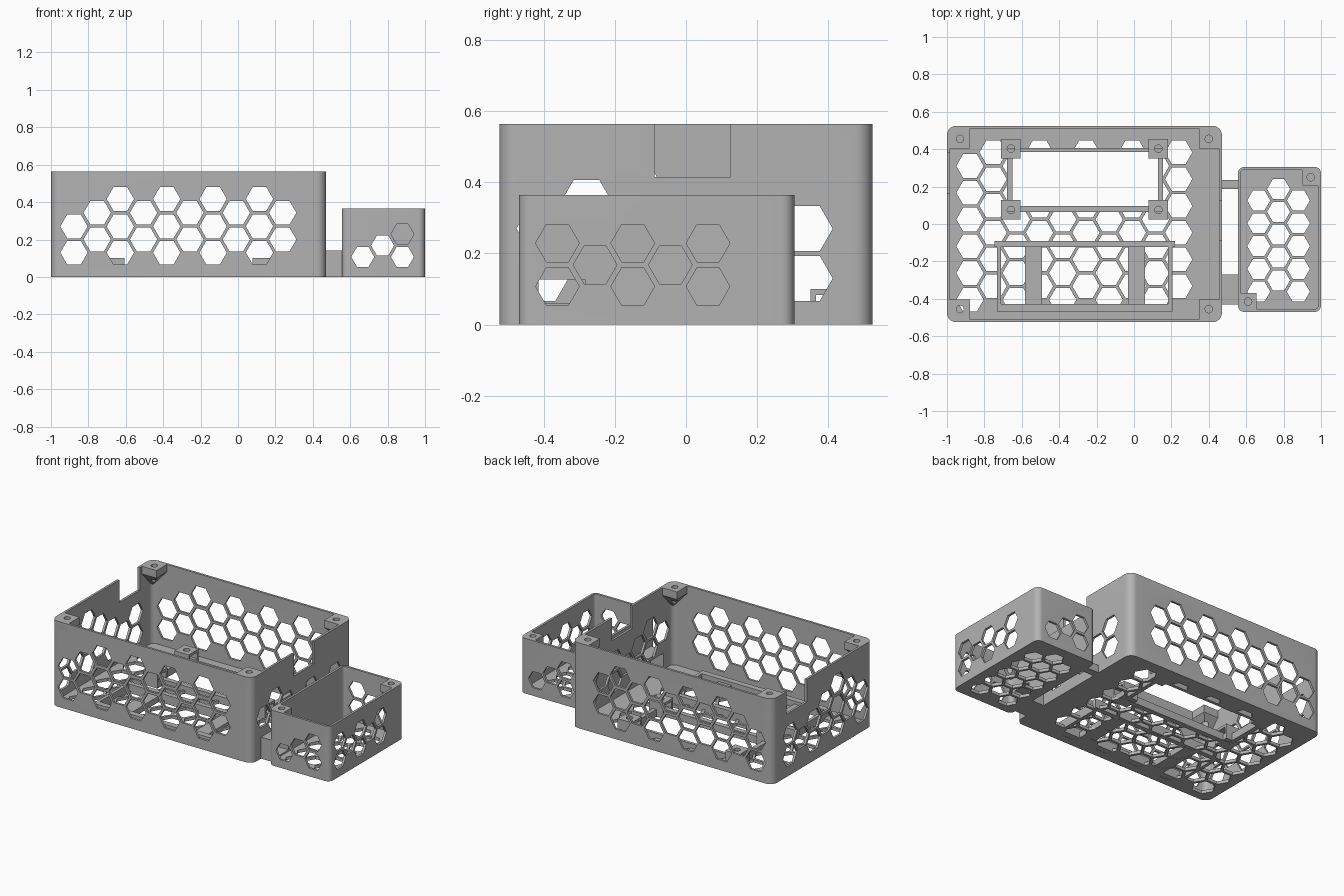
import bpy, bmesh, math
from mathutils import Vector, Matrix

if "Cube" in bpy.data.objects:
    bpy.data.objects.remove(bpy.data.objects["Cube"])

grey = bpy.data.materials.new("plastic_grey")
grey.diffuse_color = (0.45, 0.45, 0.45, 1)
grey.use_nodes = True
grey.node_tree.nodes["Principled BSDF"].inputs["Base Color"].default_value = grey.diffuse_color


def finish(name, bm):
    bmesh.ops.recalc_face_normals(bm, faces=bm.faces)
    mesh = bpy.data.meshes.new(name)
    bm.to_mesh(mesh)
    bm.free()
    ob = bpy.data.objects.new(name, mesh)
    bpy.context.collection.objects.link(ob)
    mesh.materials.append(grey)
    return ob


def add_box(bm, x0, x1, y0, y1, z0, z1):
    m = Matrix.Translation(((x0 + x1) / 2, (y0 + y1) / 2, (z0 + z1) / 2))
    bmesh.ops.create_cube(bm, size=1, matrix=m @ Matrix.Diagonal((x1 - x0, y1 - y0, z1 - z0, 1)))


def boxes(name, *dims):
    bm = bmesh.new()
    for d in dims:
        add_box(bm, *d)
    return finish(name, bm)


def loft(bm, rings):
    vs = [[bm.verts.new(p) for p in r] for r in rings]
    n = len(vs[0])
    for a, b in zip(vs, vs[1:]):
        for i in range(n):
            bm.faces.new((a[i], a[(i + 1) % n], b[(i + 1) % n], b[i]))
    bm.faces.new(vs[0])
    bm.faces.new(vs[-1])


def prism(bm, centre, radius, depth, axis, sides=6):
    # corner pointing sideways; axis is the direction the prism runs along
    c, rings = Vector(centre), []
    for h in (-depth / 2, depth / 2):
        ring = []
        for i in range(sides):
            a = 2 * math.pi * i / sides
            u, v = radius * math.cos(a), radius * math.sin(a)
            ring.append(c + Vector({"x": (h, u, v), "y": (u, h, v), "z": (u, v, h)}[axis]))
        rings.append(ring)
    loft(bm, rings)


def rounded(x0, x1, y0, y1, r, z, seg=8):
    pts = []
    for cx, cy, q in ((x1 - r, y1 - r, 0), (x0 + r, y1 - r, 1), (x0 + r, y0 + r, 2), (x1 - r, y0 + r, 3)):
        for i in range(seg + 1):
            a = math.pi / 2 * (q + i / seg)
            pts.append((cx + r * math.cos(a), cy + r * math.sin(a), z))
    return pts


def cut(ob, bm):
    cutter = finish("cutter", bm)
    mod = ob.modifiers.new("cut", "BOOLEAN")
    mod.operation, mod.solver, mod.object = "DIFFERENCE", "EXACT", cutter
    bpy.context.view_layer.objects.active = ob
    bpy.ops.object.modifier_apply(modifier=mod.name)
    bpy.data.objects.remove(cutter)


def smooth(ob):
    bpy.ops.object.select_all(action="DESELECT")
    ob.select_set(True)
    bpy.context.view_layer.objects.active = ob
    bpy.ops.object.shade_smooth_by_angle(angle=math.radians(30))


FLOOR, WALL = 0.02, 0.015


def tub(name, x0, x1, y0, y1, h, r, holes):
    bm = bmesh.new()
    loft(bm, [rounded(x0, x1, y0, y1, r, 0), rounded(x0, x1, y0, y1, r, h)])
    ob = finish(name, bm)
    bm = bmesh.new()
    w = (x0 + WALL, x1 - WALL, y0 + WALL, y1 - WALL, r - WALL)
    loft(bm, [rounded(*w, FLOOR), rounded(*w, h + 0.1)])
    cut(ob, bm)
    cut(ob, holes)
    smooth(ob)


def corner_mount(name, cx, cy, sx, sy, size, r, top, hole):
    # rounded screw block tapering down into the corner
    prof = [(r - r * math.cos(a), r - r * math.sin(a)) for a in [math.pi / 2 * i / 8 for i in range(9)]]
    prof += [(size, 0), (size, size), (0, size)]
    k = r * (1 - math.sqrt(0.5))
    rings = []
    for z, s in ((top, 1), (top - 0.05, 1), (top - 0.15, 0.15)):
        rings.append([(cx + sx * (k + (u - k) * s), cy + sy * (k + (v - k) * s), z) for u, v in prof])
    bm = bmesh.new()
    loft(bm, rings)
    ob = finish(name, bm)
    bm = bmesh.new()
    prism(bm, (cx + sx * hole, cy + sy * hole, top - 0.1), 0.02, 0.4, "z", 20)
    cut(ob, bm)
    smooth(ob)


# ---- large tub: honeycomb vents, cable notches and floor window
X0, X1, Y, H = -1.0, 0.47, 0.525, 0.565
R, P, Q = 0.073, 0.143, 0.124
notches = {X0: (0.166, 0.38), X1: (-0.088, 0.125)}
window = (-0.65, 0.128, 0.097, 0.385)
bm = bmesh.new()
for i in range(10):
    x = -0.877 + Q * i
    rows = (0.343, 0.2) if i % 2 else (0.417, 0.27, 0.13)
    for z in rows[1:] if i == 0 else rows:
        for s in (-1, 1):
            prism(bm, (x, s * Y, z), R, 0.06, "y")
    for j in range(6):
        prism(bm, (x, (0.383 if i % 2 else 0.31) - P * j, 0), R, 0.08, "z")
for wx, (a, b) in notches.items():
    for i in range(7):
        y = 0.34 - Q * i
        for z in (0.343, 0.2) if i % 2 else (0.417, 0.27, 0.13):
            near_notch = a - 0.02 < y + R and y - R < b + 0.02 and z + 0.063 > 0.40
            near_corner = i in (0, 6) and z > 0.4
            at_duct = wx == X1 and i == 6 and z < 0.2
            if not (near_notch or near_corner or at_duct):
                prism(bm, (wx, y, z), R, 0.06, "x")
    add_box(bm, wx - 0.03, wx + 0.03, a, b, 0.415, H + 0.05)
add_box(bm, X1 - 0.03, X1 + 0.03, -0.415, -0.285, 0.03, 0.127)
tub("large_tub", X0, X1, -Y, Y, H, 0.05, bm)

for sx, cx in ((1, X0), (-1, X1)):
    for sy in (1, -1):
        corner_mount("large_corner_mount", cx, -sy * Y, sx, sy, 0.122, 0.05, H, 0.07)

# ---- window rim and its four slotted standoffs
rim = boxes("window_rim", (-0.68, 0.155, 0.064, 0.405, 0.001, 0.05))
bm = bmesh.new()
add_box(bm, *window, -0.1, 0.2)
cut(rim, bm)
bm = bmesh.new()
add_box(bm, *window, -0.1, FLOOR + 0.1)
cut(bpy.data.objects["large_tub"], bm)
for px in (-0.658, 0.13):
    for py in (0.075, 0.403):
        post = boxes("standoff", (px - 0.052, px + 0.052, py - 0.052, py + 0.052, 0.002, 0.1))
        bm = bmesh.new()
        add_box(bm, px - 0.1, px + 0.1, py - 0.037, py + 0.037, 0.04, 0.083)
        cut(post, bm)
        bm = bmesh.new()
        prism(bm, (px, py, 0.1), 0.02, 0.06, "z", 20)
        cut(post, bm)

# ---- battery tray with two cross straps
boxes("tray_walls",
      (-0.745, 0.22, -0.122, -0.09, 0.001, 0.06), (-0.733, 0.205, -0.468, -0.428, 0.001, 0.06),
      (-0.733, -0.712, -0.45, -0.1, 0.001, 0.06), (0.182, 0.205, -0.45, -0.1, 0.001, 0.06))
boxes("tray_straps", (-0.583, -0.492, -0.44, -0.11, 0.001, 0.04), (-0.032, 0.06, -0.44, -0.11, 0.001, 0.04))

# ---- small tub beside it
SX0, SX1, SY0, SY1, SH = 0.555, 1.0, -0.47, 0.305, 0.365
r, p, q = 0.0615, 0.122, 0.106
bm = bmesh.new()
for i in range(3):
    x = 0.667 + q * i
    for j in range(5):
        prism(bm, (x, (0.187 if i == 1 else 0.126) - p * j, 0), r, 0.08, "z")
    for wy, blocked in ((SY0, 0), (SY1, 2)):
        for z in (0.168,) if i == 1 else (0.107,) if i == blocked else (0.107, 0.229):
            prism(bm, (x, wy, z), r, 0.06, "y")
for i in range(5):
    for z in (0.168,) if i % 2 else (0.107, 0.229):
        prism(bm, (SX1, -0.362 + q * i, z), r, 0.06, "x")
add_box(bm, SX0 - 0.03, SX0 + 0.03, -0.415, -0.285, 0.03, 0.127)
tub("small_tub", SX0, SX1, SY0, SY1, SH, 0.035, bm)
corner_mount("small_corner_mount", SX1, SY1, -1, -1, 0.1, 0.035, SH, 0.055)
corner_mount("small_corner_mount", SX0, SY0, 1, 1, 0.1, 0.035, SH, 0.055)

# ---- cable duct and tie bar joining the two tubs
duct = boxes("cable_duct", (X1 - 0.005, SX0 + 0.005, -0.43, -0.27, 0, 0.142))
bm = bmesh.new()
add_box(bm, 0.4, 0.6, -0.415, -0.285, 0.03, 0.127)
cut(duct, bm)
boxes("tie_bar", (X1 - 0.005, SX0 + 0.005, 0.187, 0.235, 0, 0.05))
